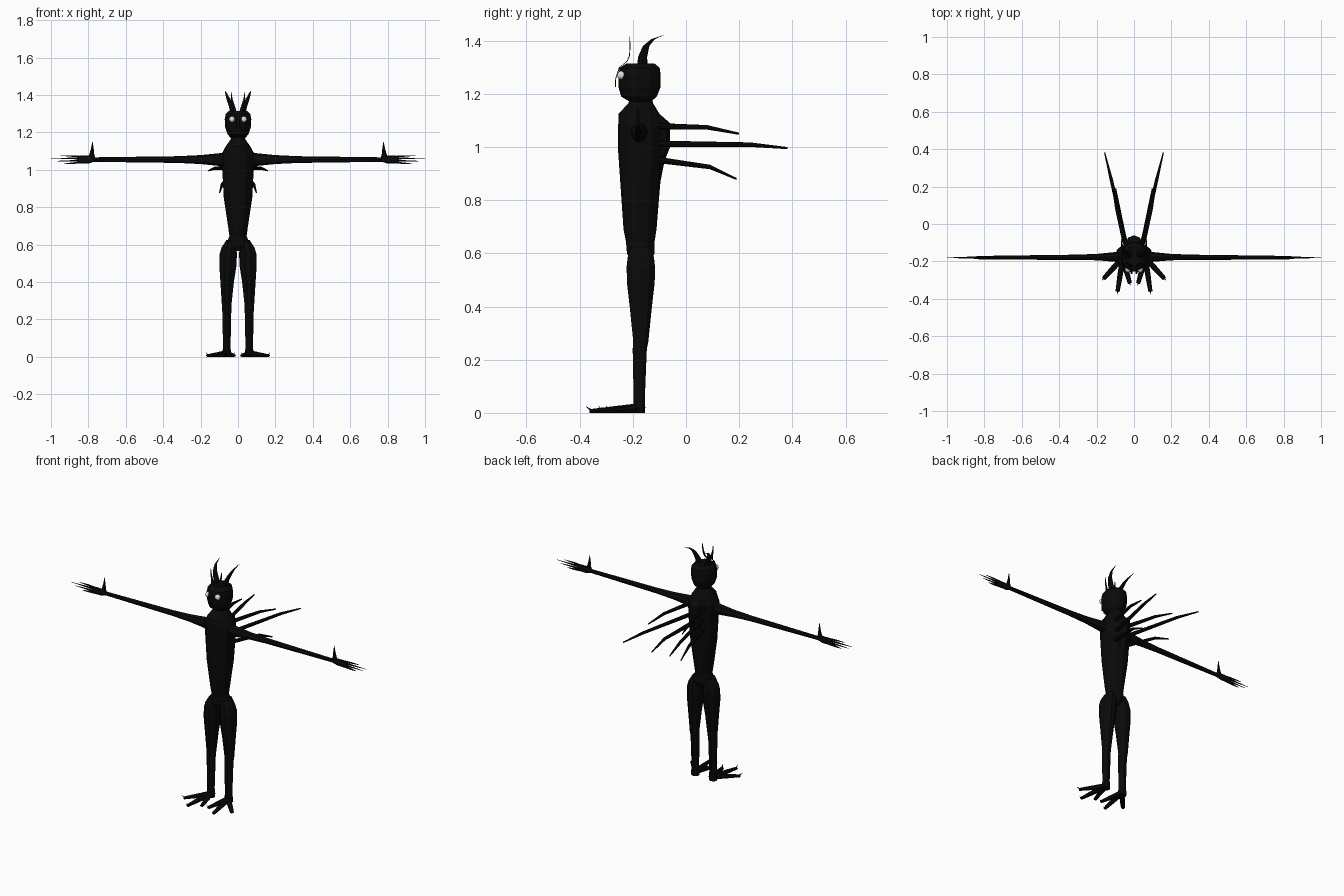
import bpy, bmesh, math
from mathutils import Vector


def material(name, rgb):
    m = bpy.data.materials.new(name)
    m.diffuse_color = (*rgb, 1)
    return m


BLACK = material("charcoal black", (0.003, 0.003, 0.003))
WHITE = material("eye white", (0.75, 0.75, 0.75))
X, Y, Z = Vector((1, 0, 0)), Vector((0, 1, 0)), Vector((0, 0, 1))


def loft(name, rings, u=X, v=Y, n=8, side=1, mat=BLACK):
    """Skin elliptical rings (x, y, z, half size along u, half size along v)."""
    bm = bmesh.new()
    loops = []
    for x, y, z, a, b in rings:
        loop = []
        for i in range(n):
            t = 2 * math.pi * i / n
            p = Vector((x, y, z)) + u * a * math.cos(t) + v * b * math.sin(t)
            loop.append(bm.verts.new((p.x * side, p.y, p.z)))
        loops.append(loop)
    for p, q in zip(loops, loops[1:]):
        for i in range(n):
            j = (i + 1) % n
            bm.faces.new((p[i], p[j], q[j], q[i]))
    bm.faces.new(loops[0])
    bm.faces.new(loops[-1])
    bmesh.ops.recalc_face_normals(bm, faces=bm.faces)
    me = bpy.data.meshes.new(name)
    bm.to_mesh(me)
    bm.free()
    me.materials.append(mat)
    ob = bpy.data.objects.new(name, me)
    bpy.context.collection.objects.link(ob)
    return ob


# Torso from pelvis to neck
loft("torso", [(0, -.17, .565, .03, .035), (0, -.17, .60, .066, .052),
               (0, -.172, .645, .046, .054), (0, -.173, .69, .052, .062),
               (0, -.172, .85, .076, .074), (0, -.17, .98, .083, .085),
               (0, -.172, 1.08, .09, .083), (0, -.177, 1.125, .066, .077),
               (0, -.17, 1.165, .038, .046), (0, -.17, 1.20, .036, .04)], n=12)
# Ridge along the upper back
loft("back_ridge", [(0, -.115, .85, .02, .015), (0, -.11, .95, .04, .03),
                    (0, -.105, 1.0, .045, .045), (0, -.105, 1.09, .045, .045),
                    (0, -.12, 1.125, .03, .02)], n=8)
# Head
loft("head", [(0, -.17, 1.165, .034, .032), (0, -.177, 1.19, .056, .067),
              (0, -.175, 1.225, .068, .079), (0, -.175, 1.27, .071, .08),
              (0, -.174, 1.298, .066, .075), (0, -.172, 1.315, .048, .052)], n=12)

for s, tag in ((1, "left"), (-1, "right")):
    # Eyes
    bpy.ops.mesh.primitive_uv_sphere_add(segments=14, ring_count=8, radius=.016,
                                         location=(.032 * s, -.243, 1.27))
    eye = bpy.context.object
    eye.name = tag + "_eye"
    eye.data.materials.append(WHITE)

    # Curved horns and thin feelers
    loft(tag + "_horn", [(.022, -.165, 1.295, .017, .02), (.035, -.163, 1.34, .014, .017),
                         (.052, -.15, 1.38, .010, .012), (.062, -.125, 1.405, .006, .007),
                         (.068, -.082, 1.422, .001, .001)], side=s, n=8)
    loft(tag + "_feeler", [(.012, -.266, 1.225, .005, .002), (.013, -.264, 1.26, .006, .002),
                           (.014, -.25, 1.30, .007, .002), (.018, -.222, 1.322, .008, .002),
                           (.026, -.212, 1.345, .008, .002), (.034, -.211, 1.38, .005, .002),
                           (.036, -.211, 1.415, .001, .001)], side=s, n=6)

    # Arm and palm
    loft(tag + "_arm", [(.05, -.175, 1.055, .04, .042), (.10, -.176, 1.055, .026, .034),
                        (.20, -.177, 1.055, .017, .024), (.32, -.178, 1.055, .014, .018),
                        (.55, -.179, 1.055, .012, .015), (.77, -.18, 1.055, .010, .012),
                        (.80, -.18, 1.055, .010, .022), (.84, -.18, 1.055, .008, .022),
                        (.86, -.18, 1.055, .005, .016)], Y, Z, 8, s)
    # Four fingers fanned in height, and the upright thumb
    for i, (tip, dz) in enumerate(((.95, .021), (1.0, .007), (.975, -.008), (.93, -.022))):
        loft(f"{tag}_finger_{i + 1}", [(.82, -.18, 1.055 + dz * .65, .006, .006),
                                       (.89, -.18, 1.055 + dz * .9, .005, .0045),
                                       (tip, -.18, 1.055 + dz, .0008, .0008)], Y, Z, 6, s)
    loft(tag + "_thumb", [(.785, -.18, 1.055, .026, .009), (.782, -.18, 1.08, .014, .008),
                          (.779, -.18, 1.11, .008, .006), (.778, -.18, 1.15, .001, .001)],
         n=6, side=s)

    # Leg
    loft(tag + "_leg", [(.04, -.17, .625, .022, .04), (.048, -.17, .585, .040, .052),
                        (.052, -.17, .55, .046, .056), (.054, -.17, .49, .046, .055),
                        (.058, -.17, .40, .036, .044), (.061, -.17, .27, .025, .030),
                        (.060, -.174, .24, .024, .028), (.060, -.176, .05, .020, .022),
                        (.060, -.176, .02, .024, .024), (.060, -.176, 0, .024, .022)],
         n=10, side=s)
    # Three toes, each ending in a small upturned claw
    root = Vector((.06, -.18, 0))
    for i, (tx, ty) in enumerate(((.163, -.292), (.088, -.362), (.022, -.318))):
        d = Vector((tx, ty, 0)) - root
        across = Vector((-d.y, d.x, 0)).normalized()
        tip, mid = root + d, root + d * .6
        loft(f"{tag}_toe_{i + 1}", [(root.x, root.y, .018, .016, .018),
                                    (mid.x, mid.y, .0115, .014, .0115),
                                    (tip.x, tip.y, .007, .011, .007)], across, Z, 8, s)
        c, e = root + d * .95, root + d * 1.08
        loft(f"{tag}_claw_{i + 1}", [(c.x, c.y, .009, .006, .006),
                                     (tip.x, tip.y, .013, .004, .004),
                                     (e.x, e.y, .025, .0008, .0008)], across, Z, 6, s)

    # Three bent spines reaching back from each shoulder blade
    spines = {"upper": ((.05, -.10, 1.078), (.092, .08, 1.074), (.115, .20, 1.05)),
              "middle": ((.045, -.10, 1.012), (.122, .24, 1.009), (.157, .382, .996)),
              "lower": ((.045, -.11, .952), (.083, .09, .925), (.098, .19, .88))}
    for level, (a, b, c) in spines.items():
        loft(f"{tag}_{level}_spine", [(*a, .012, .012), (*b, .009, .0085),
                                      (*c, .003, .004)], X, Z, 8, s)
